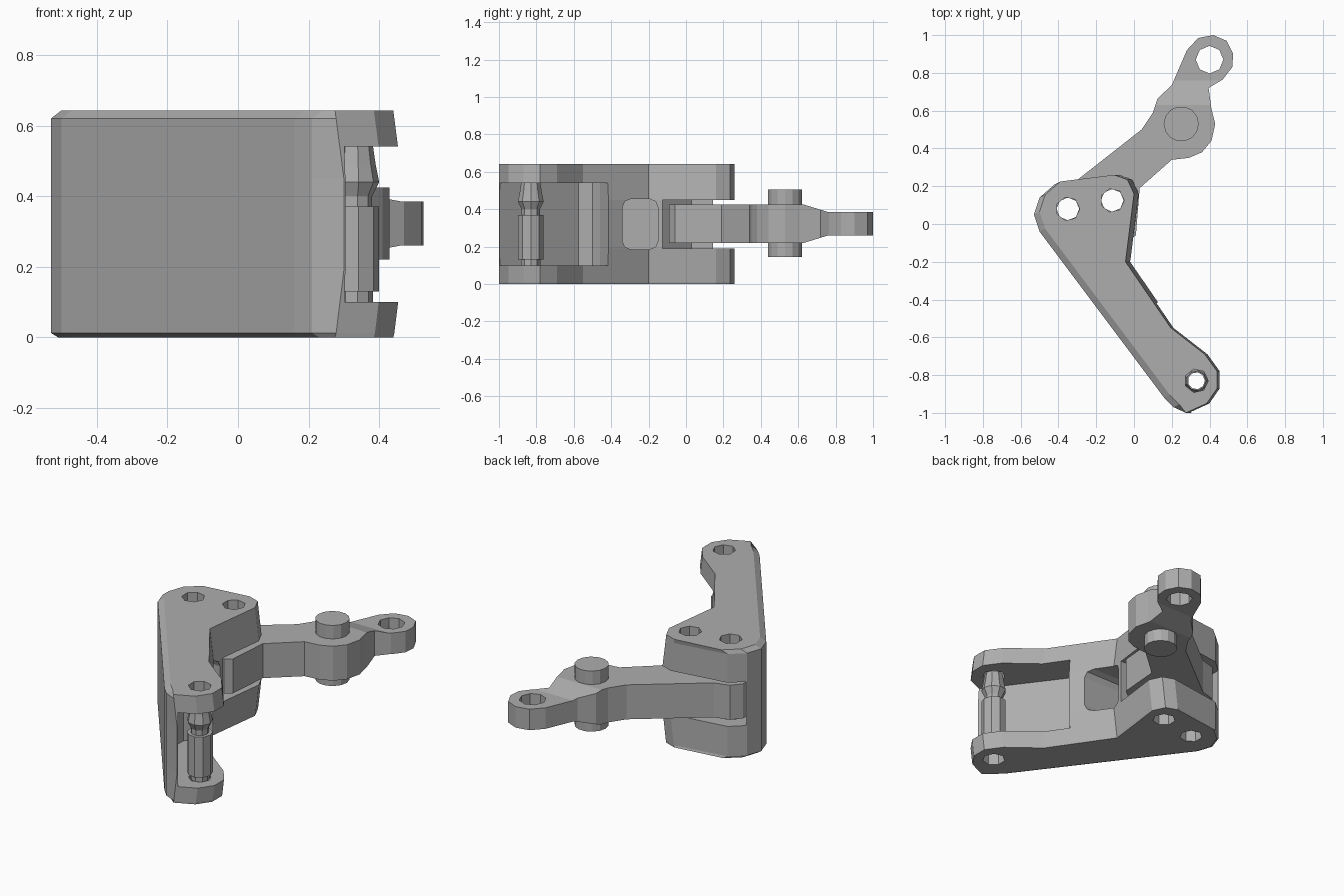
import bpy, bmesh, math
from mathutils import Vector

if "Cube" in bpy.data.objects:
    bpy.data.objects.remove(bpy.data.objects["Cube"], do_unlink=True)

GREY = (0.42, 0.42, 0.42, 1)
metal = bpy.data.materials.new("plain grey metal")
metal.use_nodes = True
metal.diffuse_color = GREY
metal.node_tree.nodes["Principled BSDF"].inputs["Base Color"].default_value = GREY


def finish(name, bm):
    bmesh.ops.recalc_face_normals(bm, faces=bm.faces)
    mesh = bpy.data.meshes.new(name)
    bm.to_mesh(mesh)
    bm.free()
    mesh.materials.append(metal)
    obj = bpy.data.objects.new(name, mesh)
    bpy.context.collection.objects.link(obj)
    return obj


def loft(rings, closed=False):
    """Skin a stack of equal rings; cap the ends or join them round."""
    bm = bmesh.new()
    loops = [[bm.verts.new(p) for p in ring] for ring in rings]
    n = len(loops[0])
    pairs = list(zip(loops, loops[1:]))
    if closed:
        pairs.append((loops[-1], loops[0]))
    else:
        bm.faces.new(loops[0][::-1])
        bm.faces.new(loops[-1])
    for low, high in pairs:
        for i in range(n):
            j = (i + 1) % n
            bm.faces.new((low[i], low[j], high[j], high[i]))
    return bm


def prism(outline, low, high):
    return loft([[(x, y, z) for x, y in outline] for z in (low, high)])


def circle(center, radius, sides):
    step = math.tau / sides
    return [(center[0] + radius * math.cos(i * step),
             center[1] + radius * math.sin(i * step)) for i in range(sides)]


def cut(obj, bm):
    cutter = finish("cutter", bm)
    mod = obj.modifiers.new("cut", "BOOLEAN")
    mod.operation, mod.solver, mod.object = "DIFFERENCE", "EXACT", cutter
    bpy.context.view_layer.objects.active = obj
    bpy.ops.object.modifier_apply(modifier=mod.name)
    bpy.data.objects.remove(cutter, do_unlink=True)


HINGE_A, HINGE_B = (-0.35, 0.08), (-0.115, 0.125)
FORK, PIVOT, TIP = (0.33, -0.83), (0.25, 0.53), (0.40, 0.87)

# Bracket: inner side drafted, long outer side slightly chamfered
inner_side = [(0.3, -1.0), (0.41, -0.95), (0.465, -0.87), (0.465, -0.78),
              (0.4, -0.69), (0.22, -0.55), (-0.02, -0.2), (0.025, 0.16),
              (-0.01, 0.235), (-0.08, 0.26)]
outer_side = [(-0.42, 0.21), (-0.5, 0.14), (-0.53, 0.05), (-0.5, -0.04),
              (0.16, -0.92), (0.21, -0.97)]


def bracket_ring(z, draft, chamfer):
    return ([(x - draft, y, z) for x, y in inner_side]
            + [(x + chamfer, y + chamfer * 0.5, z) for x, y in outer_side])


bracket = finish("bracket", loft([
    bracket_ring(0, 0.025, 0.02), bracket_ring(0.012, 0.022, 0),
    bracket_ring(0.19, 0, 0), bracket_ring(0.45, 0, 0),
    bracket_ring(0.62, 0.022, 0), bracket_ring(0.643, 0.025, 0.03)]))

# Fork pocket and hinge slot
cut(bracket, prism([(-0.01, -0.575), (-0.01, -0.5), (0.03, -0.46), (0.2, -0.38),
                    (0.6, -0.6), (0.7, -1.1), (0.38, -1.1)], 0.1, 0.54))
cut(bracket, prism([(-0.35, -0.125), (-0.495, 0.03), (-0.495, 0.4),
                    (0.4, 0.4), (0.3, -0.125)], 0.19, 0.45))

# Rounded window between them
window = bmesh.new()
bmesh.ops.create_cube(window, size=1)
for v in window.verts:
    v.co = Vector((0.05, -0.245, 0.32)) + v.co * Vector((0.5, 0.19, 0.27))
long_edges = [e for e in window.edges
              if abs(e.verts[0].co.x - e.verts[1].co.x) > 0.1]
bmesh.ops.bevel(window, geom=long_edges, offset=0.045, segments=2,
                profile=0.5, affect="EDGES")
cut(bracket, window)

for spot in (HINGE_A, HINGE_B, FORK):
    cut(bracket, prism(circle(spot, 0.063, 7), -0.1, 0.8))

# Swinging arm: thick crank that thins towards its tip
arm_outline = [(0.03, 0.19), (0.2, 0.34), (0.29, 0.35), (0.36, 0.38),
               (0.41, 0.44), (0.43, 0.53), (0.41, 0.61), (0.395, 0.72),
               (0.47, 0.765), (0.52, 0.83), (0.525, 0.9), (0.49, 0.97),
               (0.42, 1.0), (0.34, 0.985), (0.28, 0.92), (0.2, 0.735),
               (0.125, 0.665), (0.1, 0.59), (0.04, 0.5), (-0.33, 0.21),
               (-0.42, 0.185), (-0.465, 0.13), (-0.475, 0.06), (-0.43, -0.01),
               (-0.32, -0.08), (-0.03, -0.09), (0.01, -0.06)]
arm_bm = prism(arm_outline, 0.22, 0.425)
for level in (0.63, 0.76):
    bmesh.ops.bisect_plane(arm_bm, geom=arm_bm.verts[:] + arm_bm.edges[:] + arm_bm.faces[:],
                           plane_co=(0, level, 0), plane_no=(0, 1, 0))
for v in arm_bm.verts:
    t = min(max((v.co.y - 0.63) / 0.13, 0), 1)
    v.co.z += t * (-0.04 if v.co.z > 0.3 else 0.04)
arm = finish("arm", arm_bm)
for spot, radius in ((HINGE_A, 0.06), (HINGE_B, 0.06), (TIP, 0.073)):
    cut(arm, prism(circle(spot, radius, 8), -0.1, 0.8))

# Pivot pin through the arm
finish("pivot_pin", prism(circle(PIVOT, 0.093, 14), 0.145, 0.505))

# Hollow stepped bushing between the fork plates
profile = [(0.045, 0.095), (0.052, 0.095), (0.052, 0.13), (0.07, 0.13),
           (0.07, 0.37), (0.05, 0.37), (0.05, 0.4), (0.07, 0.44),
           (0.06, 0.49), (0.052, 0.545), (0.045, 0.545)]
finish("fork_bushing", loft(
    [[(x, y, z) for x, y in circle(FORK, r, 9)] for r, z in profile], closed=True))
